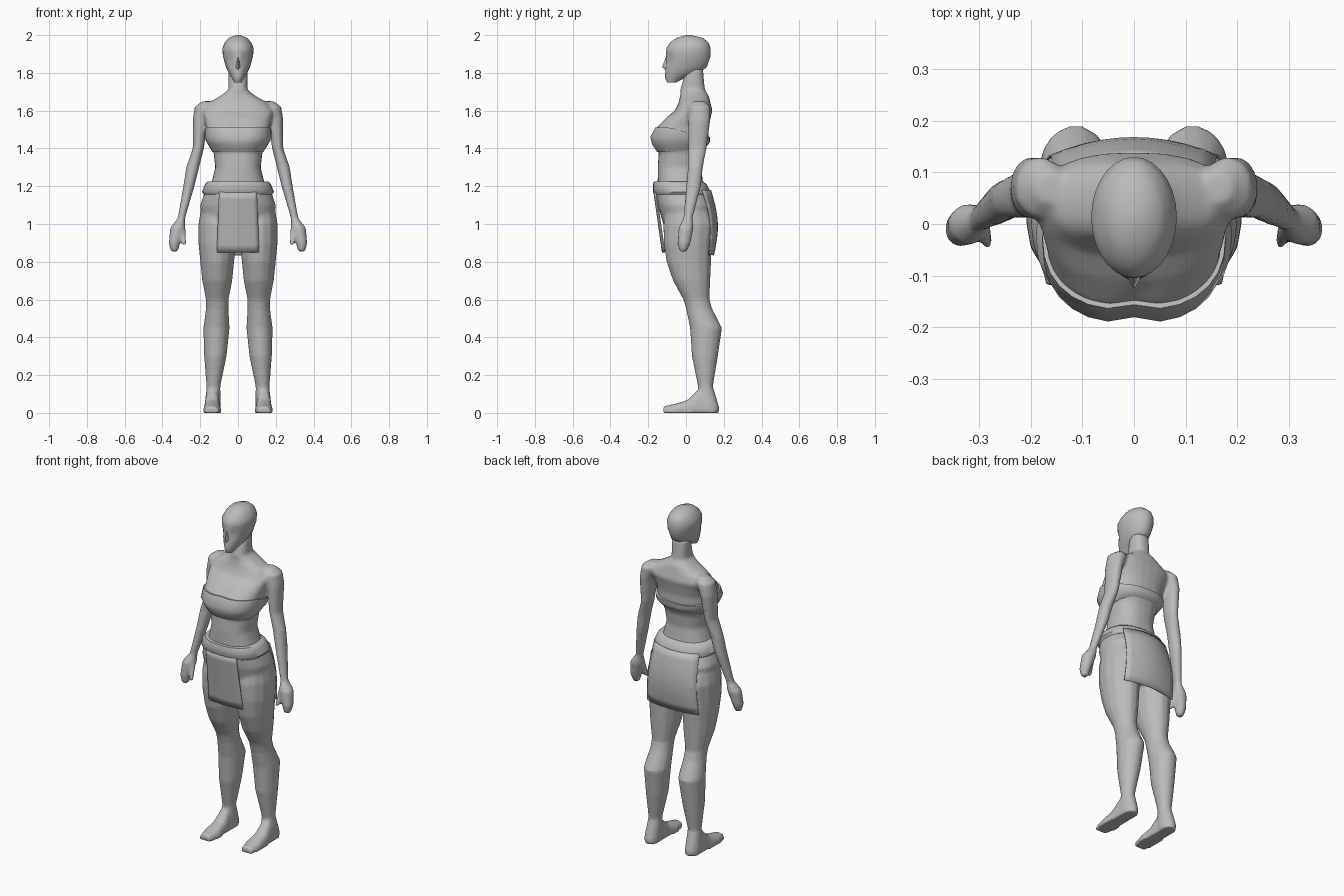
import bpy, bmesh, math

cube = bpy.data.objects.get("Cube")
if cube:
    bpy.data.objects.remove(cube, do_unlink=True)

grey_color = (.5, .5, .5, 1)
grey = bpy.data.materials.new("plain grey")
grey.use_nodes = True
grey.diffuse_color = grey_color
grey.node_tree.nodes["Principled BSDF"].inputs["Base Color"].default_value = grey_color


def rounded(value, squareness):
    return math.copysign(abs(value) ** (2 / squareness), value)


def mix(start, end, factor):
    return start + (end - start) * factor


def skin(bm, rings):
    """Join equally long rings of points into a closed shell."""
    loops = [[bm.verts.new(point) for point in ring] for ring in rings]
    for lower, upper in zip(loops, loops[1:]):
        for i in range(len(lower)):
            bm.faces.new((lower[i - 1], lower[i], upper[i], upper[i - 1]))
    bm.faces.new(loops[0])
    bm.faces.new(loops[-1])


def trunk_ring(height, half_width, front, back, squareness=2.4, sides=28):
    """Level outline with a front and back limit, grooved between the breasts."""
    middle, depth = (front + back) / 2, (back - front) / 2
    groove = .015 * math.exp(-((height - 1.48) / .06) ** 2)
    ring = []
    for i in range(sides):
        angle = math.tau * i / sides
        x = half_width * rounded(math.cos(angle), squareness)
        y = middle + depth * rounded(math.sin(angle), squareness)
        if y < middle:
            y += groove * math.exp(-(x / .035) ** 2)
        ring.append((x, y, height))
    return ring


def limb_ring(side, height, x, y, half_width, half_depth, sides=14):
    angles = [math.tau * i / sides for i in range(sides)]
    return [(side * (x + half_width * math.cos(angle)), y + half_depth * math.sin(angle), height)
            for angle in angles]


def foot_ring(side, y, half_width, height, steps=8):
    """Arched section standing on the ground."""
    angles = [math.pi * i / steps for i in range(steps + 1)]
    return [(side * (.137 + half_width * rounded(math.cos(angle), 2.6)), y,
             height * rounded(math.sin(angle), 2.6)) for angle in angles]


def finish(name, bm):
    bmesh.ops.recalc_face_normals(bm, faces=bm.faces)
    mesh = bpy.data.meshes.new(name)
    bm.to_mesh(mesh)
    bm.free()
    obj = bpy.data.objects.new(name, mesh)
    bpy.context.collection.objects.link(obj)
    mesh.materials.append(grey)
    mesh.shade_smooth()
    mesh.set_sharp_from_angle(angle=math.radians(50))
    return obj


# Trunk rows: height, half width, front, back
hips = [(.9, .12, -.08, .1), (1, .19, -.12, .14), (1.1, .2, -.15, .15), (1.16, .18, -.16, .12)]
waist = [(1.22, .14, -.15, .09), (1.3, .12, -.15, .08)]
chest = [(1.38, .13, -.145, .09), (1.42, .15, -.175, .11), (1.46, .17, -.186, .12), (1.51, .17, -.16, .12)]
shoulders = [(1.56, .18, -.11, .13), (1.6, .19, -.06, .14), (1.64, .16, -.04, .13)]
neck = [(1.68, .09, -.03, .12), (1.71, .05, -.03, .1), (1.82, .05, 0, .09)]

# Limb rows: height, centre x, centre y, half width, half depth
arm = [(1.65, .16, .07, .03, .03), (1.62, .18, .07, .05, .06), (1.55, .2, .07, .04, .06),
       (1.4, .21, .06, .03, .05), (1.3, .24, .05, .035, .04), (1.2, .26, .04, .03, .04),
       (1.03, .3, .01, .02, .025), (.98, .32, 0, .04, .04), (.9, .337, -.01, .03, .035),
       (.855, .337, -.015, .02, .02)]
thumb = [(1, .3, 0, .02, .02), (.89, .284, -.036, .012, .012)]
leg = [(1.06, .11, .01, .09, .12), (1, .11, .015, .1, .137), (.9, .11, .01, .1, .13),
       (.8, .11, .015, .09, .12), (.7, .11, .03, .08, .1), (.6, .11, .055, .06, .07),
       (.55, .11, .07, .06, .07), (.45, .114, .106, .07, .086), (.3, .12, .1, .06, .07),
       (.14, .13, .103, .037, .04), (.03, .134, .117, .043, .06), (0, .134, .117, .042, .06)]

# Foot rows: y, half width, height
foot = [(.12, .04, .1), (.07, .04, .13), (.01, .045, .07), (-.05, .05, .05), (-.12, .035, .035)]

# Body: trunk, arms, legs and feet blended into one skin
body = bmesh.new()
skin(body, [trunk_ring(*row) for row in hips + waist + chest + shoulders + neck])
for side in (-1, 1):
    for limb in (arm, thumb, leg):
        skin(body, [limb_ring(side, *row) for row in limb])
    skin(body, [foot_ring(side, *row) for row in foot])
body_obj = finish("body", body)
blend = body_obj.modifiers.new("blend parts", 'REMESH')
blend.mode = 'VOXEL'
blend.voxel_size = .009
blend.use_smooth_shade = True
soften = body_obj.modifiers.new("soften joins", 'SMOOTH')
soften.factor = .5
soften.iterations = 5

# Head with shallow eye sockets
head = [(1.75, .02, -.1, -.05), (1.77, .03, -.11, -.01), (1.8, .05, -.11, .07), (1.83, .064, -.107, .11),
        (1.89, .08, -.106, .13), (1.93, .083, -.104, .13), (1.96, .07, -.085, .12),
        (1.985, .05, -.05, .09), (2, .01, 0, .03)]
bm = bmesh.new()
skin(bm, [trunk_ring(*row, squareness=2) for row in head])
bmesh.ops.subdivide_edges(bm, edges=bm.edges, cuts=1, use_grid_fill=True)
for vert in bm.verts:
    if vert.co.y < -.04:
        across, up = (abs(vert.co.x) - .035) / .02, (vert.co.z - 1.87) / .02
        vert.co.y += .014 * math.exp(-across ** 2 - up ** 2)
finish("head", bm)

# Nose
bm = bmesh.new()
skin(bm, [[(-width, -.09, height), (0, tip, height), (width, -.09, height)]
          for height, width, tip in ((1.815, .01, -.108), (1.83, .02, -.127), (1.885, .01, -.106))])
finish("nose", bm)

# Chest wrap: follows the chest, tall in front and narrow across the back
bm = bmesh.new()
gap = .008
rings = []
for height, half_width, front, back in chest:
    ring = trunk_ring(height, half_width + gap, front - gap, back + gap)
    back_height = mix(1.42, height, .45)
    rings.append([(x, y, mix(height, back_height, min(1, max(0, (y + .08) / .17)))) for x, y, z in ring])
skin(bm, rings)
finish("chest_wrap", bm)

# Belt
belt = [(1.155, .18, -.165, .13), (1.17, .19, -.175, .13), (1.21, .175, -.175, .11), (1.225, .16, -.17, .09)]
bm = bmesh.new()
skin(bm, [trunk_ring(*row) for row in belt])
finish("belt", bm)


def hanging_cloth(name, top, bottom, bulge, rows=8, columns=10):
    """Panel between two edges, each given as height, half width, y and bend."""
    bm = bmesh.new()
    bmesh.ops.create_grid(bm, x_segments=columns, y_segments=rows, size=1)
    for vert in bm.verts:
        drop = (1 - vert.co.y) / 2
        height, half_width, y, bend = [mix(a, b, drop) for a, b in zip(top, bottom)]
        x = half_width * vert.co.x
        vert.co = (x, y + bulge * math.sin(math.pi * drop) + bend * x * x, height)
    obj = finish(name, bm)
    thickness = obj.modifiers.new("thickness", 'SOLIDIFY')
    thickness.thickness = .005
    thickness.offset = 0


# Skirt panels
hanging_cloth("front_panel", (1.17, .1, -.17, 1.2), (.85, .112, -.125, 1), 0)
hanging_cloth("back_panel", (1.18, .15, .13, -2), (.835, .17, .146, -.9), .028)
